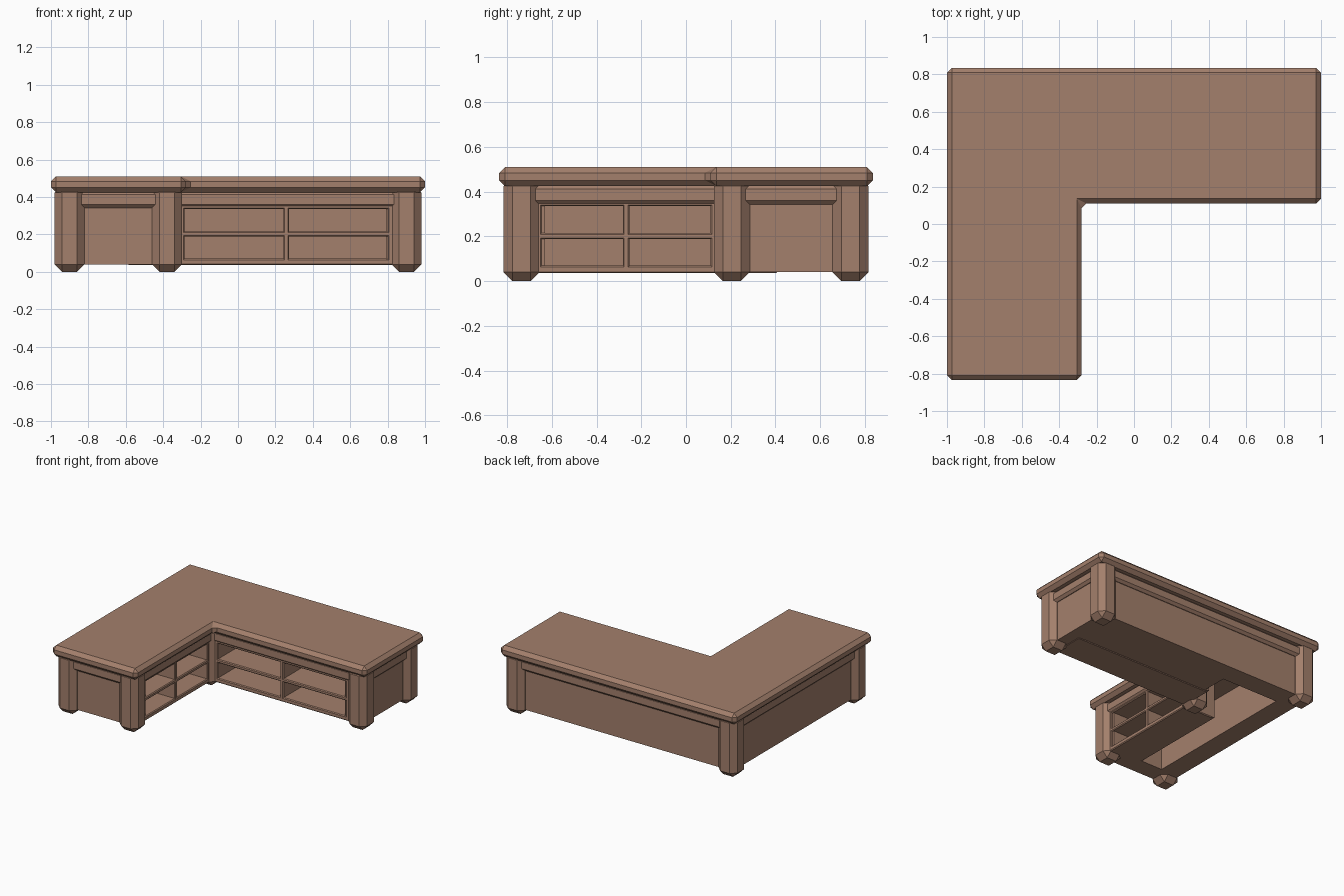
import bpy, bmesh

if "Cube" in bpy.data.objects:
    bpy.data.objects.remove(bpy.data.objects["Cube"])

wood = bpy.data.materials.new("wood")
wood.diffuse_color = (0.37, 0.215, 0.15, 1)
wood.use_nodes = True
wood.node_tree.nodes["Principled BSDF"].inputs["Base Color"].default_value = wood.diffuse_color

X, Y = 1.0, 0.835          # outer half sizes of the top
IX, IY = -0.28, 0.11       # inner corner of the top


def finish(bm, name, bevel):
    """Chamfer every edge and make the object."""
    bmesh.ops.recalc_face_normals(bm, faces=bm.faces[:])
    if bevel:
        bmesh.ops.bevel(bm, geom=bm.edges[:], offset=bevel, segments=1,
                        affect='EDGES', clamp_overlap=True)
    me = bpy.data.meshes.new(name)
    bm.to_mesh(me)
    bm.free()
    me.materials.append(wood)
    ob = bpy.data.objects.new(name, me)
    bpy.context.collection.objects.link(ob)
    return ob


def add_box(bm, x, y, z):
    """Box between (min, max) pairs."""
    vs = bmesh.ops.create_cube(bm, size=1)["verts"]
    for v in vs:
        for i, (a, b) in enumerate((x, y, z)):
            v.co[i] = (a + b) / 2 + v.co[i] * (b - a)


def box(name, x, y, z, bevel=0.0):
    bm = bmesh.new()
    add_box(bm, x, y, z)
    return finish(bm, name, bevel)


def l_prism(name, inset, z0, z1, bevel):
    """L-shaped slab, the top's outline moved inwards by inset."""
    x, y, ix, iy, d = X - inset, Y - inset, IX - inset, IY + inset, 0
    pts = [(-x, -y), (ix, -y), (ix, iy), (x, iy), (x, y), (-x, y)]
    bm = bmesh.new()
    f = bm.faces.new([bm.verts.new((px, py, z0)) for px, py in pts])
    up = bmesh.ops.extrude_face_region(bm, geom=[f])["geom"]
    bmesh.ops.translate(bm, vec=(0, 0, z1 - z0),
                        verts=[v for v in up if isinstance(v, bmesh.types.BMVert)])
    return finish(bm, name, bevel)


# Worktop and the moulding beneath it
l_prism("worktop", 0.0, 0.425, 0.51, 0.026)
l_prism("apron_moulding", 0.042, 0.342, 0.43, 0.018)

# Chunky chamfered legs, one at each corner of the L
S = 0.16
legs = {"front_left": (-0.98, -0.815), "front_inner": (-0.46, -0.815),
        "inner_corner": (-0.46, 0.125), "right_front": (0.82, 0.125),
        "back_right": (0.82, 0.655), "back_left": (-0.98, 0.655)}
for name, (lx, ly) in legs.items():
    box(name + "_leg", (lx, lx + S), (ly, ly + S), (0, 0.465), 0.04)

# Closed outer panels
PZ = (0.04, 0.42)
box("left_panel", (-0.935, -0.78), (-0.77, 0.77), PZ)
box("back_panel", (-0.78, 0.935), (0.61, 0.77), PZ)
box("front_end_panel", (-0.78, -0.345), (-0.77, -0.63), PZ)
box("right_end_panel", (0.79, 0.935), (0.165, 0.61), PZ)
box("back_wing_core", (-0.30, 0.79), (0.42, 0.61), PZ)


def shelf_unit(name, u0, u1, front, back, swap):
    """Two-by-two open shelves along u; swap runs it along y instead of x."""
    def board(part, u, d, z, bevel):
        d = (min(d), max(d))
        x, y = (d, u) if swap else (u, d)
        box(name + "_" + part, x, y, z, bevel)
    step = 0.022 if back > front else -0.022
    board("back", (u0, u1), (back - step, back), (0.041, 0.42), 0)
    mid = (u0 + u1) / 2
    for part, a, b in (("start_side", u0, u0 + 0.045), ("divider", mid - 0.015, mid + 0.015),
                       ("end_side", u1 - 0.045, u1)):
        board(part, (a, b), (front, back - step / 2), (0.042, 0.36), 0.006)
    for part, a, b in (("bottom", 0.036, 0.07), ("middle", 0.188, 0.215), ("top", 0.335, 0.37)):
        board(part, (u0, u1), (front, back - step / 2), (a, b), 0.006)


# Open shelves facing the inside of the L
shelf_unit("back_wing_shelf", -0.33, 0.845, 0.16, 0.42, False)
shelf_unit("left_wing_shelf", -0.69, 0.155, -0.335, -0.60, True)
